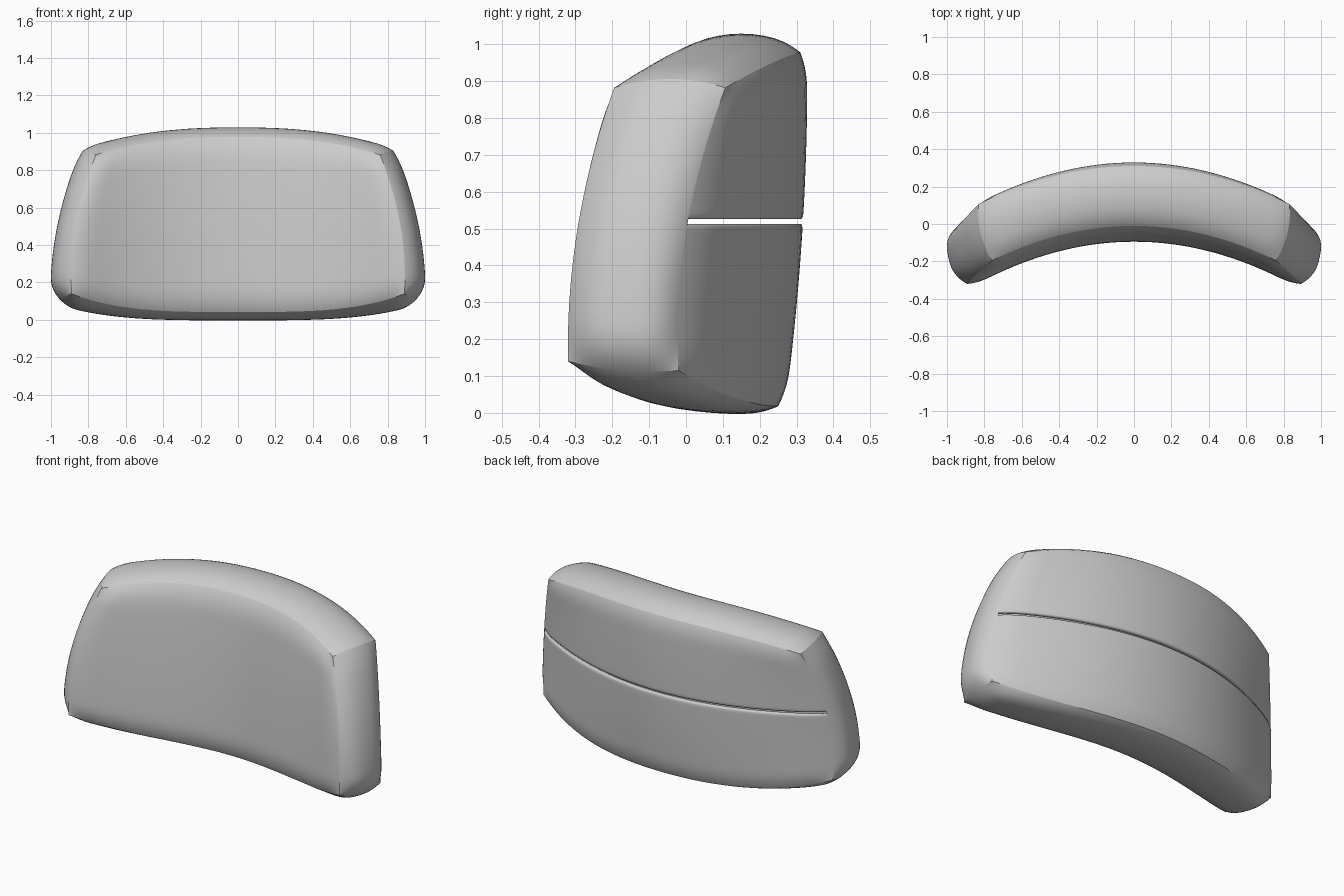
import bpy, bmesh, math
from mathutils import Vector

if "Cube" in bpy.data.objects:
    bpy.data.objects.remove(bpy.data.objects["Cube"])


def lerp(a, b, k):
    return a + (b - a) * k


def hump(k):
    return 4 * k * (1 - k)


def soft(k, w):
    # rises quickly from a seam at k=0 or k=1, then stays flat
    e = min(1, max(0, min(k, 1 - k) / w))
    return 1 - (1 - e) ** 2.6


def z_low(s, d):
    return lerp(lerp(0.042, 0.018, d), lerp(0.14, 0.115, d), abs(s) ** 3.5) - lerp(0.017, 0.012, s * s) * hump(d)


def z_high(s, d):
    return lerp(0.978, 0.882, abs(s) ** 2.5) + lerp(0.038, 0.024, s * s) * hump(d)


def body(s, t, d):
    # cushion volume: s across, t up, d front to back
    half = lerp(lerp(0.89, 0.76, t), lerp(0.95, 0.83, t), d) + 0.042 * hump(t) + 0.027 * hump(d)
    front = lerp(lerp(-0.067, -0.01, t) - 0.012 * hump(t),
                 lerp(-0.32, -0.195, t) - 0.035 * hump(t), s * s)
    back = lerp(lerp(0.25, 0.31, t) + 0.017 * hump(t),
                lerp(-0.02, 0.107, t) - 0.042 * hump(t), s * s)
    return Vector((s * half, lerp(front, back, d), lerp(z_low(s, d), z_high(s, d), t)))


def panel(name, fn, nu, nv, outward):
    bm = bmesh.new()
    rows = []
    for j in range(nv + 1):
        v = 0.5 - 0.5 * math.cos(math.pi * j / nv)
        rows.append([bm.verts.new(fn(0.5 - 0.5 * math.cos(math.pi * i / nu), v)) for i in range(nu + 1)])
    for a, b in zip(rows, rows[1:]):
        for i in range(nu):
            bm.faces.new((a[i], a[i + 1], b[i + 1], b[i]))
    bm.normal_update()
    if sum(f.normal.dot(Vector(outward)) * f.calc_area() for f in bm.faces) < 0:
        bmesh.ops.reverse_faces(bm, faces=bm.faces)
    me = bpy.data.meshes.new(name)
    bm.to_mesh(me)
    bm.free()
    me.shade_smooth()
    ob = bpy.data.objects.new(name, me)
    bpy.context.collection.objects.link(ob)


# Front panel
panel("front_panel", lambda u, v: body(2 * u - 1, v, 0)
      + Vector((0, -0.03 * soft(u, 0.08) * soft(v, 0.16), 0)), 56, 32, (0, -1, 0))

# Top and bottom boxing strips
panel("top_strip", lambda u, v: body(2 * u - 1, 1, v)
      + Vector((0, 0, 0.013 * soft(u, 0.06) * soft(v, 0.3))), 56, 16, (0, 0, 1))
panel("bottom_strip", lambda u, v: body(2 * u - 1, 0, v)
      + Vector((0, 0, -lerp(0.014, 0.035, abs(2 * u - 1) ** 3) * soft(u, 0.06) * soft(v, 0.35))),
      56, 16, (0, 0, -1))

# Side boxing strips, fuller towards the bottom
for name, side in (("left_strip", -1), ("right_strip", 1)):
    panel(name, lambda u, v: body(side, v, u)
          + Vector((side * lerp(0.05, 0.012, v) * soft(u, 0.4) * soft(v, 0.18),
                    -0.008 * (1 - u) * soft(u, 0.3) * soft(v, 0.18), 0)), 16, 32, (side, 0, 0))


# Back panels, leaving an open slit between them
def back_panel(upper):
    z_slit = 0.526 if upper else 0.512

    def fn(u, v):
        s = 2 * u - 1
        k = min(1, v / 0.96)
        lo, hi = z_low(s, 1), z_high(s, 1)
        z = lerp(hi if upper else lo, z_slit, k)
        t = (z - lo) / (hi - lo)
        p = body(s, t, 1)
        p.y += 0.019 * soft(u, 0.07) * soft(t, 0.13)
        # lip turned into the slit
        near = max(0, 1 - abs(z - z_slit) / 0.015)
        p.y -= 0.003 * near ** 2 + 0.02 * max(0, v - 0.96) / 0.04
        return p
    return fn


panel("back_upper_panel", back_panel(True), 56, 32, (0, 1, 0))
panel("back_lower_panel", back_panel(False), 56, 32, (0, 1, 0))
